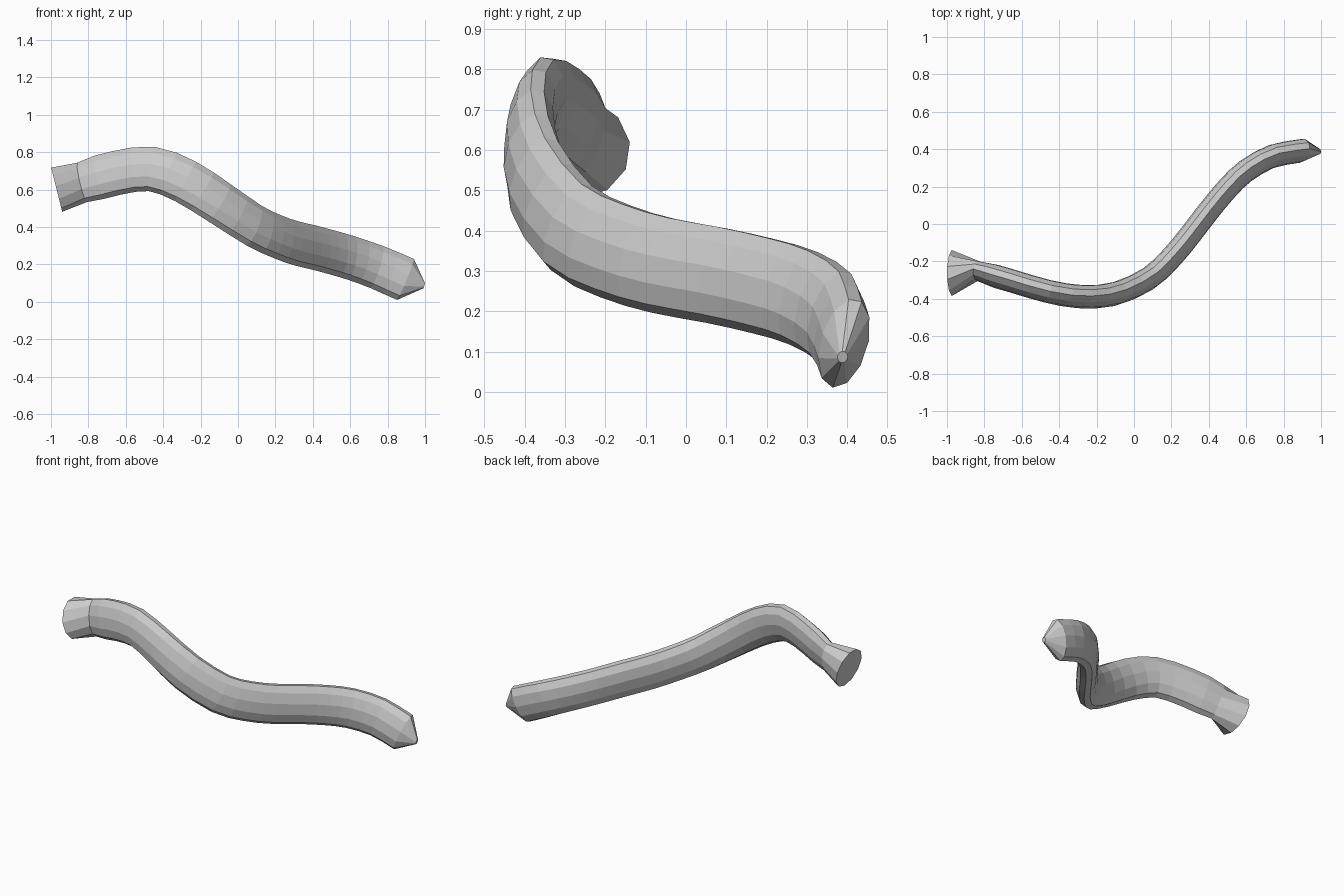
import bpy, bmesh, math
from mathutils import Vector

if "Cube" in bpy.data.objects:
    bpy.data.objects.remove(bpy.data.objects["Cube"])

SIDES = 11
UP = Vector((0, 0.17, 1))

# centre line of the bent tube
path = [Vector(p) for p in [
    (-.832, -.252, .64), (-.65, -.305, .69), (-.46, -.36, .712), (-.28, -.388, .645),
    (-.10, -.372, .53), (.08, -.29, .41), (.20, -.18, .352), (.30, -.06, .316),
    (.40, .07, .292), (.50, .19, .265), (.60, .285, .236), (.74, .363, .187),
    (.895, .392, .121)]]


def spline(pts, steps):
    """Catmull-Rom interpolation through the points."""
    ext = [2 * pts[0] - pts[1]] + pts + [2 * pts[-1] - pts[-2]]
    out = []
    for i in range(1, len(ext) - 2):
        a, b, c, d = ext[i - 1:i + 3]
        for s in range(steps):
            t = s / steps
            out.append(0.5 * (2 * b + (c - a) * t + (2 * a - 5 * b + 4 * c - d) * t ** 2
                              + (3 * b - a - 3 * c + d) * t ** 3))
    return out + [pts[-1]]


def ring(bm, centre, axis, half_w, half_h, up=UP):
    """Elliptical ring across the axis, with a flat strip at its top."""
    axis = axis.normalized()
    v = (up - axis * up.dot(axis)).normalized()
    u = v.cross(axis)
    verts = []
    for k in range(SIDES):
        a = 2 * math.pi * (k + 0.5) / SIDES
        verts.append(bm.verts.new(centre + u * half_w * math.sin(a) + v * half_h * math.cos(a)))
    return verts


bm = bmesh.new()
pts = spline(path, 2)
n = len(pts)

# round flared mouth
rings = [ring(bm, Vector((-.97, -.262, .602)), Vector((.97, 0, .24)), .124, .124, Vector((0, 0, 1)))]
# flattened tube, slightly narrower at the neck
for i, p in enumerate(pts):
    axis = pts[min(i + 1, n - 1)] - pts[max(i - 1, 0)]
    rings.append(ring(bm, p, axis, .05 if i == 0 else .06, .112 if i == 0 else .122))
# blunt cone tip
rings.append(ring(bm, Vector((.995, .388, .087)), Vector((.95, .1, -.28)), .013, .015))

for a, b in zip(rings, rings[1:]):
    for k in range(SIDES):
        j = (k + 1) % SIDES
        bm.faces.new((a[k], a[j], b[j], b[k]))
bm.faces.new(rings[0])
bm.faces.new(rings[-1])
bmesh.ops.recalc_face_normals(bm, faces=bm.faces)

mesh = bpy.data.meshes.new("bent_tube")
bm.to_mesh(mesh)
bm.free()
bpy.context.collection.objects.link(bpy.data.objects.new("bent_tube", mesh))
